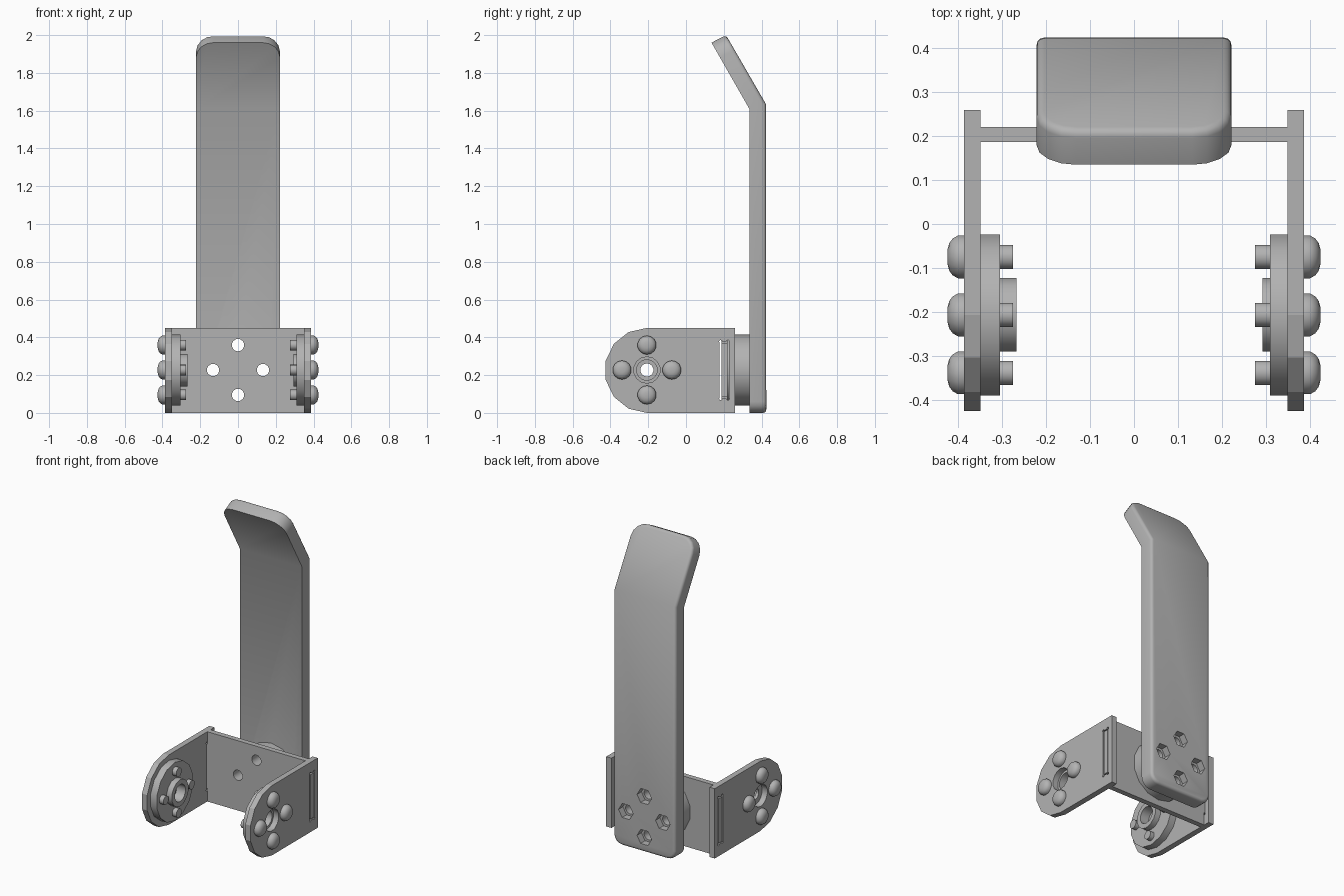
import bpy, bmesh, math
from mathutils import Vector, Matrix

cube = bpy.data.objects.get("Cube")
if cube:
    bpy.data.objects.remove(cube, do_unlink=True)

GREY = (0.45, 0.45, 0.45, 1)
mat = bpy.data.materials.new("plain grey")
mat.use_nodes = True
mat.diffuse_color = GREY
mat.node_tree.nodes["Principled BSDF"].inputs["Base Color"].default_value = GREY

PIVOT_Y, MID_Z, BOLT = -0.207, 0.227, 0.132
INNER, OUTER = 0.35, 0.387
CROSS = [(BOLT, 0), (-BOLT, 0), (0, BOLT), (0, -BOLT)]


def finish(name, bm, smooth=None):
    bmesh.ops.recalc_face_normals(bm, faces=bm.faces[:])
    mesh = bpy.data.meshes.new(name)
    bm.to_mesh(mesh)
    bm.free()
    mesh.materials.append(mat)
    ob = bpy.data.objects.new(name, mesh)
    bpy.context.collection.objects.link(ob)
    if smooth:
        activate(ob)
        bpy.ops.object.shade_smooth_by_angle(angle=math.radians(smooth))
    return ob


def activate(ob):
    bpy.ops.object.select_all(action='DESELECT')
    ob.select_set(True)
    bpy.context.view_layer.objects.active = ob


def box(name, lo, hi):
    bm = bmesh.new()
    size, mid = Vector(hi) - Vector(lo), (Vector(hi) + Vector(lo)) / 2
    bmesh.ops.create_cube(bm, size=1, matrix=Matrix.Translation(mid) @ Matrix.Diagonal((*size, 1)))
    return finish(name, bm)


def lathe(name, profile, origin, direction, sides=14, closed=False, smooth=30):
    """Turn (radius, distance) points around an axis along x or y."""
    bm = bmesh.new()
    axis, up = Vector(direction), Vector((0, 0, 1))
    side = axis.cross(up)
    rings = []
    for r, t in profile:
        ring = []
        for i in range(sides):
            a = 2 * math.pi * i / sides
            ring.append(bm.verts.new(Vector(origin) + axis * t + r * (up * math.cos(a) + side * math.sin(a))))
        rings.append(ring)
    pairs = list(zip(rings, rings[1:]))
    if closed:
        pairs.append((rings[-1], rings[0]))
    else:
        bm.faces.new(rings[0])
        bm.faces.new(rings[-1])
    for a, b in pairs:
        for i in range(sides):
            j = (i + 1) % sides
            bm.faces.new((a[i], a[j], b[j], b[i]))
    return finish(name, bm, smooth)


def rod(name, r, origin, direction, length, sides=14):
    return lathe(name, [(r, 0), (r, length)], origin, direction, sides)


def extrude_x(outline, x0, x1):
    """Solid from a (y, z) outline."""
    bm = bmesh.new()
    face = bm.faces.new([bm.verts.new((x0, y, z)) for y, z in outline])
    new = bmesh.ops.extrude_face_region(bm, geom=[face])["geom"]
    bmesh.ops.translate(bm, vec=(x1 - x0, 0, 0), verts=[v for v in new if isinstance(v, bmesh.types.BMVert)])
    bmesh.ops.recalc_face_normals(bm, faces=bm.faces[:])
    return bm


def cut(ob, cutters):
    for c in cutters:
        c.hide_render = True
        mod = ob.modifiers.new("cut", 'BOOLEAN')
        mod.operation, mod.solver, mod.object = 'DIFFERENCE', 'EXACT', c
        activate(ob)
        bpy.ops.object.modifier_apply(modifier=mod.name)
        bpy.data.objects.remove(c, do_unlink=True)


def bolt_holes():
    return [rod("cutter", 0.033, (x, 0, MID_Z + z), (0, 1, 0), 1) for x, z in CROSS]


# Bracket side plates with horns and screws
for s, label in ((1, "left"), (-1, "right")):
    arc = [(PIVOT_Y - 0.224 * math.sin(math.pi * k / 7), 0.225 + 0.225 * math.cos(math.pi * k / 7))
           for k in range(8)]
    plate = finish(label + "_side_plate", extrude_x([(0.26, 0.45)] + arc + [(0.26, 0)], s * INNER, s * OUTER))
    xs = sorted((s * 0.3, s * 0.45))
    cutters = [rod("cutter", 0.07, (s * 0.3, PIVOT_Y, MID_Z), (s, 0, 0), 0.2),
               box("cutter", (xs[0], 0.178, 0.075), (xs[1], 0.227, 0.378))]
    cutters += [rod("cutter", 0.008, (s * 0.3, y, z), (s, 0, 0), 0.2, 8)
                for y in (0.183, 0.222) for z in (0.075, 0.378)]
    cut(plate, cutters)

    # Round horn with raised hub and stepped bore
    disc, hub, step = (0.04, 0.057, 0.055) if s > 0 else (0.045, 0.082, 0.035)
    lathe(label + "_horn",
          [(step, 0), (0.188, 0), (0.188, disc), (0.086, disc), (0.086, hub),
           (0.055, hub), (0.055, 0.02), (step, 0.019)],
          (s * INNER, PIVOT_Y, MID_Z), (-s, 0, 0), closed=True)
    for i, (y, z) in enumerate(CROSS):
        at = (PIVOT_Y + y, MID_Z + z)
        rod(f"{label}_screw_shaft_{i}", 0.028, (s * 0.37, *at), (-s, 0, 0), 0.094)
        lathe(f"{label}_screw_head_{i}",
              [(0.05, 0), (0.05, 0.014), (0.043, 0.026), (0.032, 0.034), (0.016, 0.038)],
              (s * OUTER, *at), (s, 0, 0), smooth=40)
    # Tab of the cross plate seated in the slot
    xs = sorted((s * INNER, s * OUTER))
    box(label + "_tab", (xs[0], 0.187, 0.083), (xs[1], 0.221, 0.37))

# Cross plate
cross = box("cross_plate", (-INNER, 0.187, 0), (INNER, 0.221, 0.45))
cut(cross, bolt_holes())

# Round spacer behind the cross plate
spacer = rod("round_spacer", 0.188, (0, 0.221, MID_Z), (0, 1, 0), 0.114)
cut(spacer, bolt_holes())

# Bent paddle
HALF = 0.222
bm = extrude_x([(0.335, 0), (0.425, 0), (0.423, 1.635), (0.212, 2.0), (0.135, 1.96), (0.335, 1.61)], -HALF, HALF)


def is_corner(e, top):
    a, b = e.verts
    same_side = abs(a.co.x - b.co.x) < 1e-4
    return same_side and all((v.co.z > 1.9) if top else (v.co.z < 0.01) for v in e.verts)


for top, radius in ((True, 0.09), (False, 0.06)):
    bmesh.ops.bevel(bm, geom=[e for e in bm.edges if is_corner(e, top)], offset=radius,
                    segments=4, profile=0.5, affect='EDGES')
bm.normal_update()
back = {f for f in bm.faces if f.normal.y > 0.5 and f.calc_area() > 0.1}
rim = [e for e in bm.edges if sum(f in back for f in e.link_faces) == 1]
bmesh.ops.bevel(bm, geom=rim, offset=0.018, segments=3, profile=0.5, affect='EDGES')
paddle = finish("bent_paddle", bm)
pockets = [rod("cutter", 0.052, (x, 0.38, MID_Z + z), (0, 1, 0), 0.2, 6) for x, z in CROSS]
for p in pockets:  # hexagons with points to the sides
    p.data.transform(Matrix.Translation((0, 0, 0)))
    mid = sum((v.co for v in p.data.vertices), Vector()) / len(p.data.vertices)
    p.data.transform(Matrix.Translation(mid) @ Matrix.Rotation(math.pi / 6, 4, 'Y') @ Matrix.Translation(-mid))
cut(paddle, bolt_holes() + pockets)
activate(paddle)
bpy.ops.object.shade_smooth_by_angle(angle=math.radians(35))
